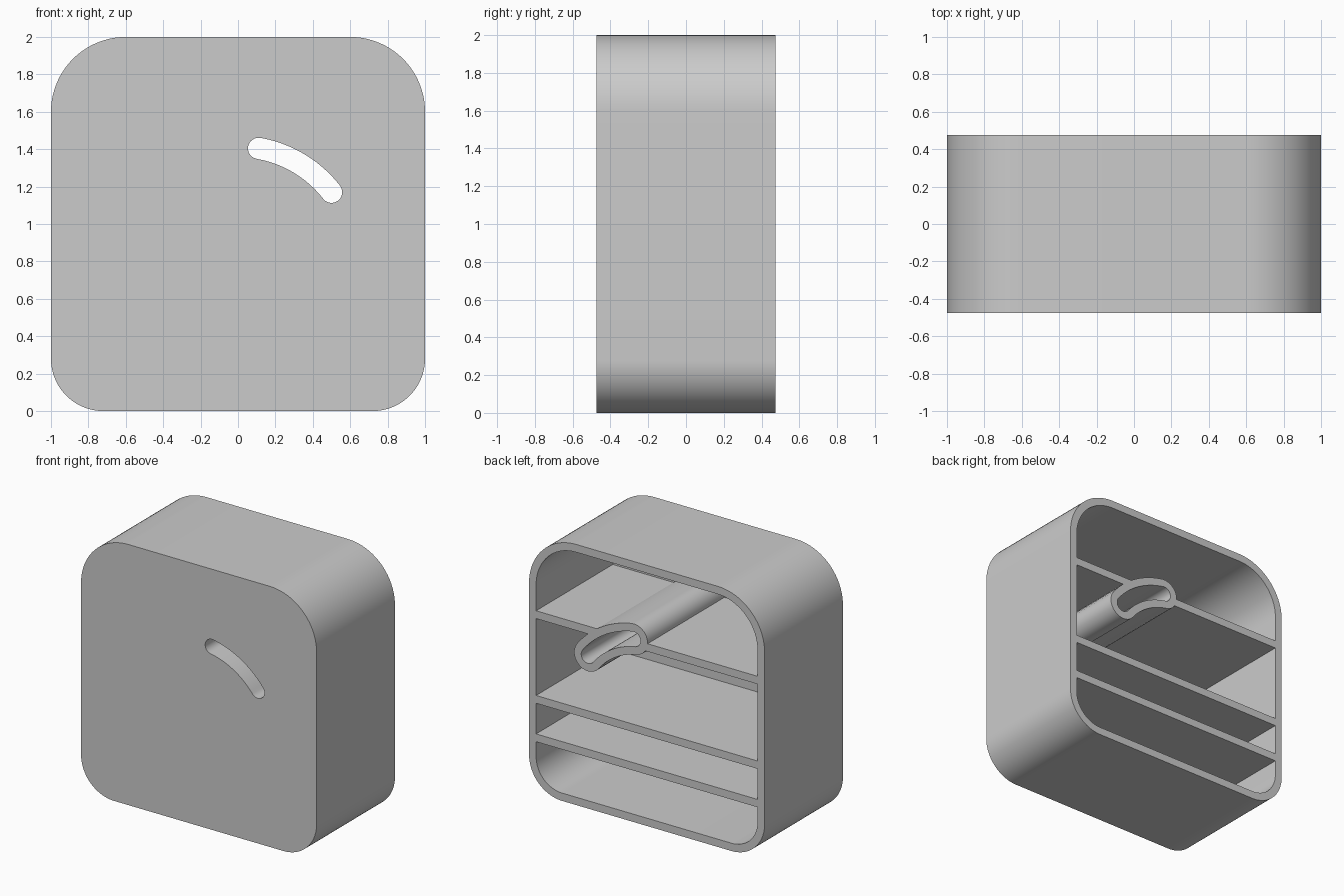
import bpy, bmesh
from math import radians, cos, sin, pi

if "Cube" in bpy.data.objects:
    bpy.data.objects.remove(bpy.data.objects["Cube"])

HALF_D = 0.475      # half depth
WALL = 0.06         # rim, shelf and tube thickness
FRONT = 0.02        # front panel thickness

grey = bpy.data.materials.new("plain_grey")
grey.use_nodes = True
grey.diffuse_color = (0.6, 0.6, 0.6, 1)
grey.node_tree.nodes["Principled BSDF"].inputs["Base Color"].default_value = (0.6, 0.6, 0.6, 1)


def arc(cx, cz, r, a0, a1, n=20):
    """Points on an arc in the xz plane, angles in degrees."""
    angles = [radians(a0 + (a1 - a0) * i / n) for i in range(n + 1)]
    return [(cx + r * cos(a), cz + r * sin(a)) for a in angles]


def case_outline(inset):
    """Rounded square with larger radii at the top."""
    pts = []
    for sx, top, start in ((1, True, 0), (-1, True, 90), (-1, False, 180), (1, False, 270)):
        r = 0.4 if top else 0.28
        cz = 2 - r if top else r
        pts += arc(sx * (1 - r), cz, r - inset, start, start + 90)
    return pts


def slot_outline(half_width):
    """Curved slot with round ends."""
    cz, rad, a0, a1 = 0.779, 0.635, 38, 80
    ends = [(rad * cos(radians(a)), cz + rad * sin(radians(a))) for a in (a0, a1)]
    pts = arc(0, cz, rad + half_width, a0, a1)
    pts += arc(*ends[1], half_width, a1, a1 + 180, 12)[1:-1]
    pts += arc(0, cz, rad - half_width, a1, a0)
    pts += arc(*ends[0], half_width, a0 + 180, a0 + 360, 12)[1:-1]
    return pts


def prism(name, outline, y0, y1):
    """Extrude an xz outline from y0 to y1."""
    bm = bmesh.new()
    face = bm.faces.new([bm.verts.new((x, y0, z)) for x, z in outline])
    ext = bmesh.ops.extrude_face_region(bm, geom=[face])
    moved = [v for v in ext["geom"] if isinstance(v, bmesh.types.BMVert)]
    bmesh.ops.translate(bm, verts=moved, vec=(0, y1 - y0, 0))
    bmesh.ops.recalc_face_normals(bm, faces=bm.faces)
    mesh = bpy.data.meshes.new(name)
    bm.to_mesh(mesh)
    bm.free()
    mesh.materials.append(grey)
    obj = bpy.data.objects.new(name, mesh)
    bpy.context.collection.objects.link(obj)
    return obj


def activate(obj):
    bpy.ops.object.select_all(action='DESELECT')
    obj.select_set(True)
    bpy.context.view_layer.objects.active = obj


def cut(obj, outline, y0, y1):
    """Subtract a prism from an object."""
    cutter = prism("cutter", outline, y0, y1)
    mod = obj.modifiers.new("cut", 'BOOLEAN')
    mod.operation = 'DIFFERENCE'
    mod.solver = 'EXACT'
    mod.object = cutter
    activate(obj)
    bpy.ops.object.modifier_apply(modifier=mod.name)
    bpy.data.objects.remove(cutter)


inner_y = -HALF_D + FRONT
slot, tube_outline = slot_outline(0.057), slot_outline(0.057 + WALL)

# Case: open at the back, slot through the front panel
case = prism("case", case_outline(0), -HALF_D, HALF_D)
cut(case, case_outline(WALL), inner_y, 1)
cut(case, slot, -1, 1)

# Tube that carries the slot to the back
tube = prism("slot_tube", tube_outline, inner_y, HALF_D)
cut(tube, slot, -1, 1)

# Shelves, the upper one interrupted by the tube
w = 1 - WALL
shelves = []
for name, z in (("lower_shelf", 0.395), ("middle_shelf", 0.69), ("upper_shelf", 1.34)):
    box = [(-w, z), (w, z), (w, z + WALL), (-w, z + WALL)]
    shelves.append(prism(name, box, inner_y, HALF_D))
cut(shelves[-1], tube_outline, -1, 1)

# Smooth the rounded sides, keep the edges sharp
for obj in (case, tube):
    activate(obj)
    bpy.ops.object.shade_smooth_by_angle(angle=radians(30))
